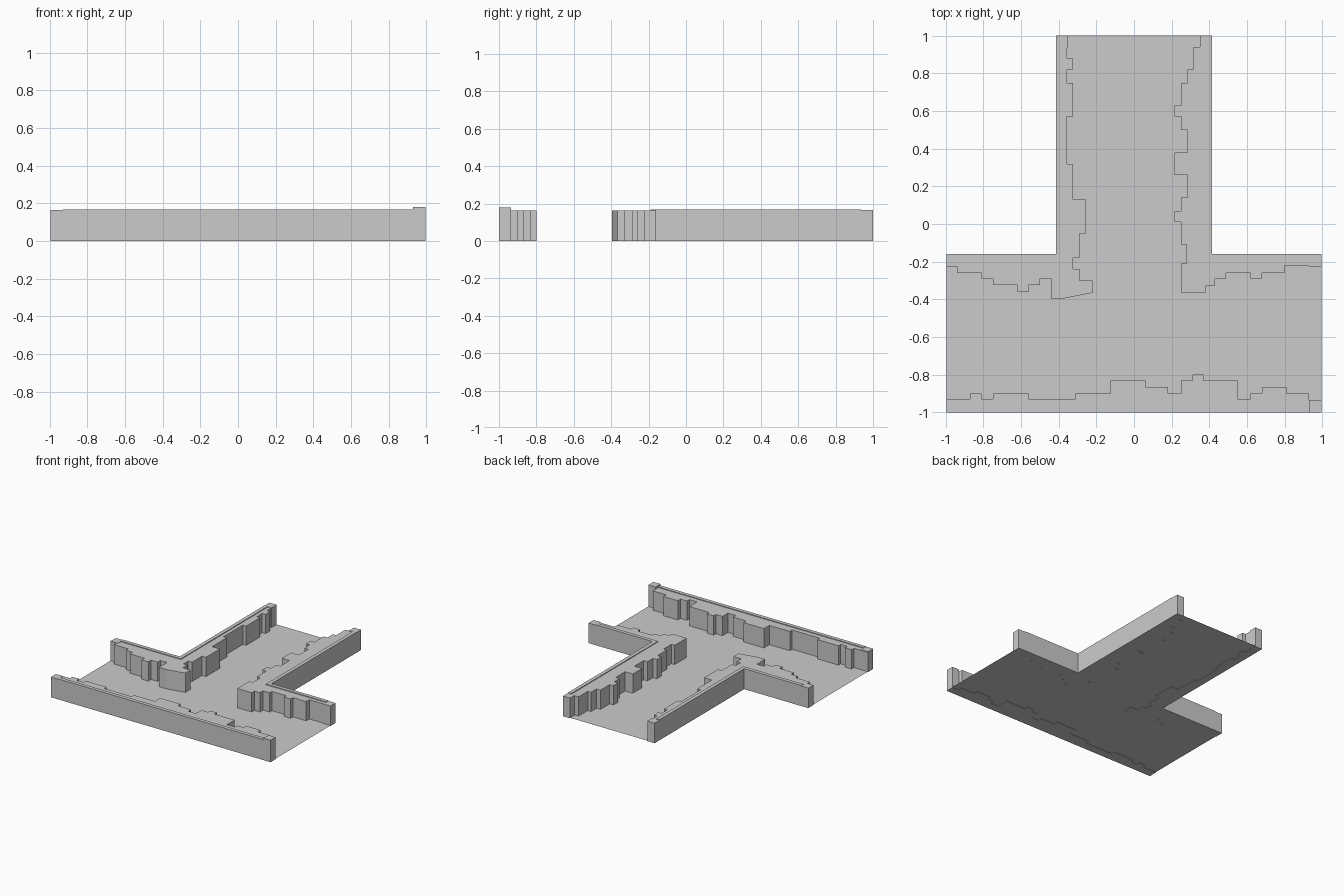
import bpy, bmesh

if "Cube" in bpy.data.objects:
    bpy.data.objects.remove(bpy.data.objects["Cube"])


def prism(name, pts, z0, z1):
    """Extrude a flat outline from z0 to z1 (flat sheet if equal)."""
    clean = []
    for p in pts:
        if not clean or p != clean[-1]:
            clean.append(p)
    bm = bmesh.new()
    face = bm.faces.new([bm.verts.new((x, y, z0)) for x, y in clean])
    if z1 > z0:
        ext = bmesh.ops.extrude_face_region(bm, geom=[face])
        verts = [g for g in ext["geom"] if isinstance(g, bmesh.types.BMVert)]
        bmesh.ops.translate(bm, verts=verts, vec=(0, 0, z1 - z0))
    bmesh.ops.recalc_face_normals(bm, faces=bm.faces)
    if z1 == z0 and face.normal.z < 0:
        bmesh.ops.reverse_faces(bm, faces=bm.faces)
    me = bpy.data.meshes.new(name)
    bm.to_mesh(me)
    bm.free()
    ob = bpy.data.objects.new(name, me)
    bpy.context.collection.objects.link(ob)
    return ob


def rect(x0, y0, x1, y1):
    return [(x0, y0), (x1, y0), (x1, y1), (x0, y1)]


def steps(start, runs, along_x=True):
    """Stepped line: each run is (end position, offset across)."""
    pts = []
    for end, off in runs:
        for t in (start, end):
            pts.append((t, off) if along_x else (off, t))
        start = end
    return pts


X, S, A = 0.995, 0.415, -0.16     # half width, stem half width, arm back edge
TOP, RIM_TOP, RIM, POST = 0.162, 0.168, 0.03, 0.065

# floor sheet
prism("floor", [(-X, -1), (X, -1), (X, A), (S, A), (S, 1), (-S, 1), (-S, A), (-X, A)],
      0.004, 0.004)

# front rough wall
front = [(-.87, -.93), (-.81, -.9), (-.75, -.93), (-.56, -.9), (-.31, -.93),
         (-.125, -.9), (.06, -.83), (.18, -.865), (.25, -.9), (.31, -.83),
         (.37, -.8), (.55, -.83), (.62, -.93), (.68, -.9), (.81, -.865),
         (.93, -.9), (X, -.935)]
prism("front_wall", steps(-X, front) + [(X, -1), (-X, -1)], 0, TOP)

# left corner wall
left_arm = [(-.94, -.22), (-.81, -.26), (-.75, -.29), (-.62, -.325), (-.56, -.36),
            (-.5, -.325), (-.44, -.29), (-.37, -.395)]
left_stem = [(-.3, -.22), (-.24, -.29), (-.18, -.325), (-.05, -.29), (.13, -.255),
             (.32, -.325), (.57, -.355), (.75, -.325), (.82, -.355), (.88, -.325),
             (1, -.355)]
prism("left_corner_wall", steps(-X, left_arm) + steps(-.365, left_stem, False)
      + [(-S, 1), (-S, A), (-X, A)], 0, TOP)

# right corner wall
right_arm = [(.8, -.22), (.68, -.26), (.62, -.29), (.49, -.26), (.43, -.29),
             (.38, -.33), (.25, -.365)]
right_stem = [(-.21, .25), (-.11, .28), (.01, .25), (.07, .215), (.14, .25),
              (.26, .285), (.38, .215), (.5, .285), (.57, .25), (.63, .215),
              (.75, .25), (.82, .285), (.94, .315), (1, .355)]
prism("right_corner_wall", steps(X, right_arm) + steps(-.365, right_stem, False)
      + [(S, 1), (S, A), (X, A)], 0, TOP)

# raised outer rims
prism("front_rim", rect(-X + POST, -1, X - POST, -1 + RIM), TOP - .01, RIM_TOP)
for side, s in (("left", -1), ("right", 1)):
    prism(side + "_rim", [(s * (X - POST), A), (s * S, A), (s * S, 1 - POST),
                          (s * (S - RIM), 1 - POST), (s * (S - RIM), A - RIM),
                          (s * (X - POST), A - RIM)], TOP - .01, RIM_TOP)

# end posts
prism("front_right_post", rect(X - POST, -1, X, -1 + POST), 0, 0.18)
prism("front_left_post", rect(-X, -1, -X + POST, -1 + POST), 0, 0.165)
for side, s in (("left", -1), ("right", 1)):
    prism(side + "_arm_post", rect(s * X, A - POST, s * (X - POST), A), 0, 0.164)
    prism(side + "_stem_post", rect(s * S, 1 - POST, s * (S - POST), 1), 0, 0.165)
